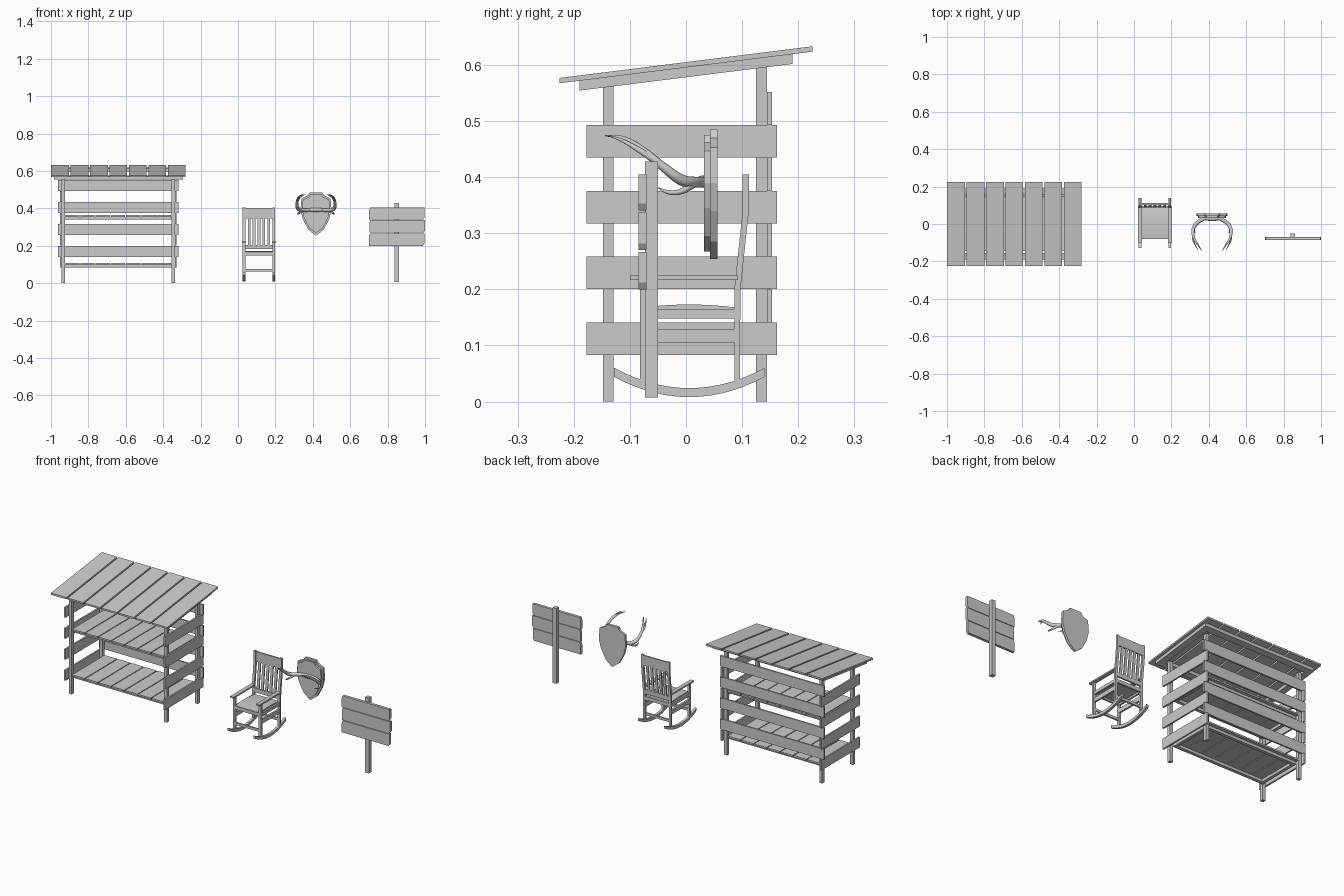
import bpy, bmesh, math
from mathutils import Matrix, Vector

if "Cube" in bpy.data.objects:
    bpy.data.objects.remove(bpy.data.objects["Cube"])


def finish(bm, name):
    bmesh.ops.recalc_face_normals(bm, faces=bm.faces)
    me = bpy.data.meshes.new(name)
    bm.to_mesh(me)
    bm.free()
    ob = bpy.data.objects.new(name, me)
    bpy.context.collection.objects.link(ob)
    return ob


def box(name, x, y, z, shear=0.0):
    """Box from (min, max) ranges; shear raises z along y."""
    bm = bmesh.new()
    bmesh.ops.create_cube(bm, size=1)
    for v in bm.verts:
        a, b, c = (r[0] if k < 0 else r[1] for r, k in zip((x, y, z), v.co))
        v.co = (a, b, c + shear * b)
    return finish(bm, name)


def prism(name, pts, axis, lo, hi):
    """Extrude a 2D outline: axis 'x' takes (y, z) points, axis 'y' takes (x, z)."""
    bm = bmesh.new()
    put = (lambda p, d: (d, p[0], p[1])) if axis == 'x' else (lambda p, d: (p[0], d, p[1]))
    f = bm.faces.new([bm.verts.new(put(p, lo)) for p in pts])
    new = bmesh.ops.extrude_face_region(bm, geom=[f])['geom']
    vec = Vector(put((0, 0), hi - lo))
    bmesh.ops.translate(bm, vec=vec, verts=[v for v in new if isinstance(v, bmesh.types.BMVert)])
    return finish(bm, name)


def tube(name, pts):
    """Smooth tapering branch through (x, y, z, radius) points."""
    cu = bpy.data.curves.new(name, 'CURVE')
    cu.dimensions = '3D'
    cu.bevel_depth = 1
    cu.bevel_resolution = 3
    cu.resolution_u = 6
    cu.use_fill_caps = True
    sp = cu.splines.new('BEZIER')
    sp.bezier_points.add(len(pts) - 1)
    for bp, p in zip(sp.bezier_points, pts):
        bp.co = p[:3]
        bp.radius = p[3]
        bp.handle_left_type = bp.handle_right_type = 'AUTO'
    tmp = bpy.data.objects.new(name + "_path", cu)
    bpy.context.collection.objects.link(tmp)
    bpy.context.view_layer.update()
    me = bpy.data.meshes.new_from_object(tmp.evaluated_get(bpy.context.evaluated_depsgraph_get()))
    bpy.data.objects.remove(tmp)
    for p in me.polygons:
        p.use_smooth = True
    ob = bpy.data.objects.new(name, me)
    bpy.context.collection.objects.link(ob)


# ---------- Open shed ----------
SX, SLOPE = -0.64, 0.125
for s in (-1, 1):
    cx = SX + s * 0.294
    px = (cx - 0.009, cx + 0.009)
    for name, y0, y1 in (("front_post", -0.148, -0.129), ("back_post", 0.125, 0.144)):
        prism("shed_" + name, [(y0, 0), (y1, 0), (y1, 0.579 + SLOPE * y1), (y0, 0.579 + SLOPE * y0)], 'x', *px)
    # side slats outside the posts
    ox = sorted((cx + s * 0.009, cx + s * 0.018))
    for i in range(4):
        z = 0.083 + i * 0.1173
        box("shed_side_slat", ox, (-0.177, 0.162), (z, z + 0.058))
for i in range(4):
    z = 0.141 + i * 0.1173
    box("shed_back_slat", (SX - 0.322, SX + 0.322), (0.144, 0.153), (z, z + 0.059))

# two plank shelves on rails
for z in (0.100, 0.355):
    for i in range(7):
        x = SX - 0.285 + i * 0.0817
        box("shelf_plank", (x, x + 0.077), (-0.145, 0.143), (z, z + 0.009))
    for y in (-0.129, 0.107):
        box("shelf_rail", (SX - 0.285, SX + 0.285), (y, y + 0.018), (z - 0.015, z))
    for x in (SX - 0.285, SX + 0.267):
        box("shelf_end_rail", (x, x + 0.018), (-0.111, 0.107), (z - 0.015, z))

# sloping roof
for i in range(7):
    x = -1 + i * 0.1041
    box("roof_plank", (x, x + 0.0955), (-0.225, 0.225), (0.5955, 0.605), SLOPE)
for y in (-0.19, 0.155):
    box("roof_beam", (-0.985, -0.295), (y, y + 0.035), (0.578, 0.5955), SLOPE)
for x in (-0.985, -0.33):
    box("roof_side_beam", (x, x + 0.035), (-0.155, 0.155), (0.578, 0.5955), SLOPE)

# ---------- Rocking chair ----------
CX = 0.112
for s in (-1, 1):
    lx = sorted((CX + s * 0.073, CX + s * 0.087))
    # curved rocker
    n, arc = 14, []
    for i in range(n + 1):
        y = -0.128 + 0.268 * i / n
        arc.append((y, 0.008 + 0.036 * ((y - 0.006) / 0.134) ** 2))
    prism("chair_rocker", arc + [(y, z + 0.016) for y, z in reversed(arc)], 'x', *lx)
    box("chair_front_leg", lx, (-0.082, -0.068), (0.03, 0.217))
    prism("chair_back_leg", [(0.086, 0.03), (0.096, 0.03), (0.097, 0.2), (0.112, 0.34), (0.112, 0.405),
                             (0.101, 0.405), (0.101, 0.34), (0.086, 0.2)], 'x', *lx)
    ax = sorted((CX + s * 0.069, CX + s * 0.091))
    box("chair_armrest", ax, (-0.1, 0.093), (0.217, 0.225))
    sx = sorted((CX + s * 0.075, CX + s * 0.085))
    box("chair_side_stretcher", sx, (-0.07, 0.088), (0.105, 0.129))
    box("chair_side_rail", sx, (-0.07, 0.088), (0.148, 0.165))
for y in (-0.08, 0.086):
    box("chair_seat_rail", (CX - 0.074, CX + 0.074), (y, y + 0.01), (0.148, 0.167))
    box("chair_cross_stretcher", (CX - 0.074, CX + 0.074), (y, y + 0.009), (0.062, 0.076))
# gently crowned seat
seat = [(-0.076 + 0.162 * i / 8, 0.173 - 0.005 * (i / 4 - 1) ** 2) for i in range(9)]
prism("chair_seat", seat + [(0.086, 0.158), (-0.076, 0.158)], 'x', CX - 0.076, CX + 0.076)
# back rest
box("chair_top_rail", (CX - 0.074, CX + 0.074), (0.102, 0.111), (0.347, 0.402))
box("chair_low_rail", (CX - 0.074, CX + 0.074), (0.087, 0.096), (0.182, 0.205))
for i in range(5):
    x = CX + (i - 2) * 0.026
    prism("chair_back_slat", [(0.089, 0.2), (0.095, 0.2), (0.11, 0.35), (0.104, 0.35)], 'x', x - 0.0075, x + 0.0075)

# ---------- Antler plaque ----------
TX, TZ = 0.417, 0.39
half = [(0.034, 0.485), (0.042, 0.47), (0.078, 0.453), (0.083, 0.39), (0.07, 0.34), (0.04, 0.285)]
outline = half + [(0, 0.254)] + [(-x, z) for x, z in reversed(half)]
for name, k, y0, y1 in (("plaque_back", 1.0, 0.043, 0.056), ("plaque_front", 0.9, 0.032, 0.043)):
    prism(name, [(TX + x * k, TZ + (z - TZ) * k) for x, z in outline], 'y', y0, y1)
# skull cap
bm = bmesh.new()
bmesh.ops.create_uvsphere(bm, u_segments=14, v_segments=8, radius=1,
                          matrix=Matrix.Translation((TX, 0.03, 0.392)) @ Matrix.Diagonal((0.05, 0.014, 0.011, 1)))
for f in bm.faces:
    f.smooth = True
finish(bm, "skull_cap")
for s in (-1, 1):
    tube("antler_beam", [(TX + s * x, y, z, r) for x, y, z, r in (
        (0.03, 0.033, 0.391, 0.009), (0.068, 0.015, 0.391, 0.010), (0.092, -0.008, 0.395, 0.010),
        (0.102, -0.04, 0.418, 0.008), (0.092, -0.085, 0.454, 0.006), (0.072, -0.115, 0.470, 0.004),
        (0.055, -0.144, 0.474, 0.001))])
    tube("antler_tine", [(TX + s * x, y, z, r) for x, y, z, r in (
        (0.075, 0.012, 0.388, 0.008), (0.092, -0.01, 0.374, 0.005), (0.096, -0.03, 0.373, 0.004),
        (0.088, -0.05, 0.381, 0.001))])
    tube("antler_outer_tine", [(TX + s * x, y, z, r) for x, y, z, r in (
        (0.1, -0.05, 0.426, 0.007), (0.1, -0.085, 0.449, 0.005), (0.088, -0.115, 0.466, 0.003),
        (0.075, -0.138, 0.474, 0.001))])

# ---------- Sign ----------
box("sign_post", (0.837, 0.86), (-0.073, -0.05), (0.007, 0.428))
for z0, z1, x0, x1 in ((0.341, 0.405, 0.7, 0.998), (0.27, 0.338, 0.702, 1.0), (0.2, 0.267, 0.7, 0.996)):
    # plank with a chipped corner at each end
    zm = z1 - 0.018
    prism("sign_plank", [(x0, z0), (x1 - 0.008, z0), (x1, z0 + 0.012), (x1, z1),
                         (x0 + 0.006, z1), (x0, zm)], 'y', -0.085, -0.07)
